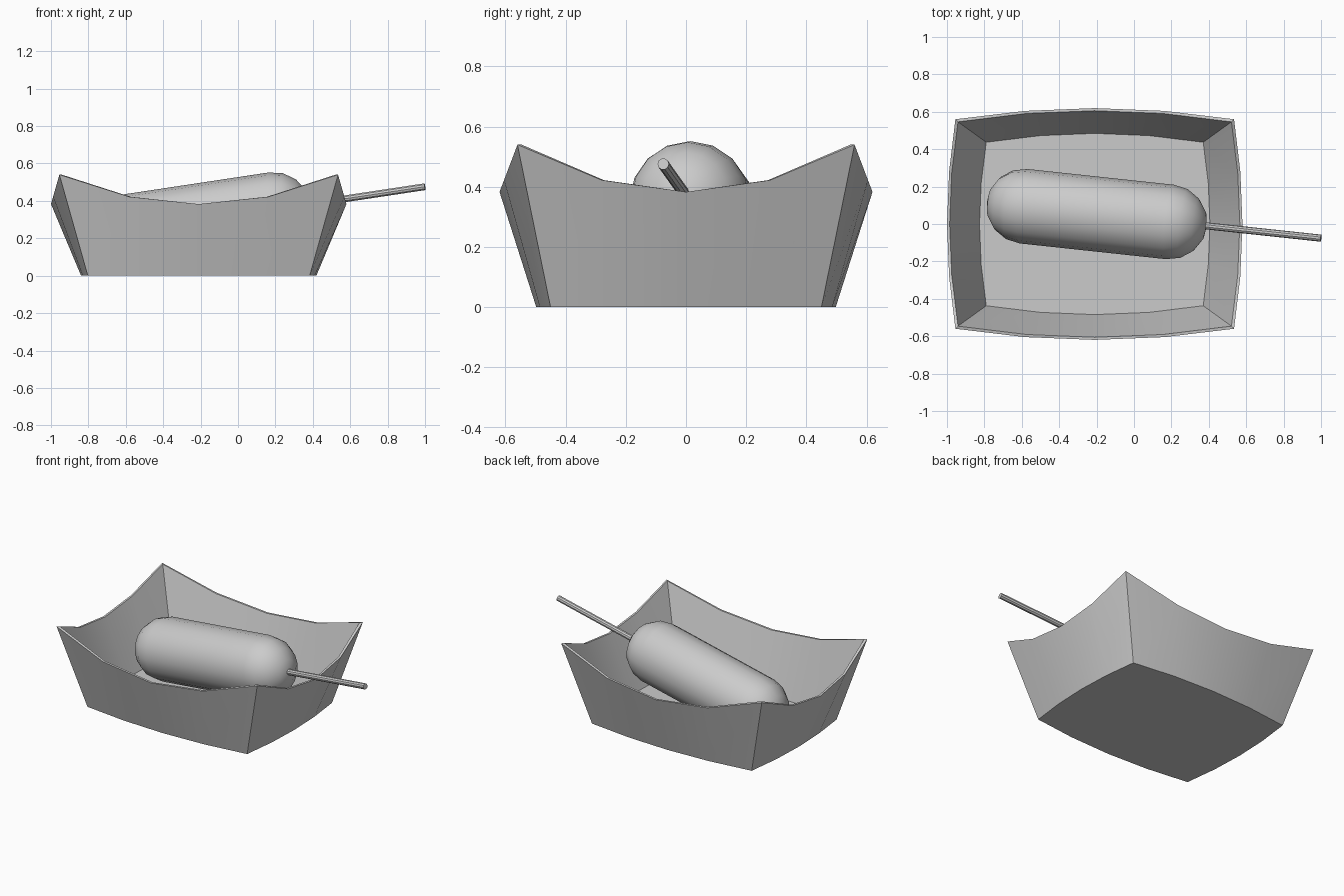
import bpy, bmesh, math
from mathutils import Vector

if "Cube" in bpy.data.objects:
    bpy.data.objects.remove(bpy.data.objects["Cube"])

CX = -0.21          # tray centre in x
SEG = 4             # segments along each tray side


def finish(bm, name):
    bmesh.ops.recalc_face_normals(bm, faces=bm.faces)
    mesh = bpy.data.meshes.new(name)
    bm.to_mesh(mesh)
    bm.free()
    ob = bpy.data.objects.new(name, mesh)
    bpy.context.collection.objects.link(ob)
    bpy.ops.object.select_all(action='DESELECT')
    ob.select_set(True)
    bpy.context.view_layer.objects.active = ob
    bpy.ops.object.shade_smooth_by_angle(angle=math.radians(35))
    return ob


def bridge(bm, a, b):
    n = len(a)
    for i in range(n):
        j = (i + 1) % n
        bm.faces.new((a[i], a[j], b[j], b[i]))


def tray_ring(bm, hx, hy, inset, z, lift):
    """Rectangle with bowed sides; corners are raised by lift."""
    corners = [(-1, -1), (1, -1), (1, 1), (-1, 1)]
    ring = []
    for k in range(4):
        (ax, ay), (bx, by) = corners[k], corners[(k + 1) % 4]
        for i in range(SEG):
            t = i / SEG
            u = (2 * t - 1) ** 2
            x = (ax + (bx - ax) * t) * (hx - inset)
            y = (ay + (by - ay) * t) * (hy - inset)
            if ay == by:
                y += ay * 0.08 * hx * (1 - u)
            else:
                x += ax * 0.08 * hy * (1 - u)
            ring.append(bm.verts.new((CX + x, y, z + lift * u)))
    return ring


# Paper tray: outer wall, rim, inner wall, floor
bm = bmesh.new()
rings = [tray_ring(bm, 0.593, 0.45, 0, 0, 0),
         tray_ring(bm, 0.745, 0.56, 0, 0.383, 0.157),
         tray_ring(bm, 0.745, 0.56, 0.014, 0.383, 0.157),
         tray_ring(bm, 0.593, 0.45, 0.013, 0.015, 0)]
for a, b in zip(rings, rings[1:]):
    bridge(bm, a, b)
bm.faces.new(rings[0])
bm.faces.new(rings[-1])
finish(bm, "paper_tray")


def lathe(name, profile, origin, axis, sides):
    """Revolve (distance, radius) pairs around the axis."""
    d = axis.normalized()
    side = d.cross(Vector((0, 0, 1))).normalized()
    up = side.cross(d)
    bm = bmesh.new()
    loops = []
    for s, r in profile:
        loops.append([bm.verts.new(origin + d * s + r * (
            side * math.cos(2 * math.pi * i / sides) + up * math.sin(2 * math.pi * i / sides)))
            for i in range(sides)])
    for a, b in zip(loops, loops[1:]):
        bridge(bm, a, b)
    bm.faces.new(loops[0])
    bm.faces.new(loops[-1])
    bmesh.ops.remove_doubles(bm, verts=bm.verts, dist=1e-5)
    return finish(bm, name)


# Battered sausage: capsule tilted up towards the stick
start = Vector((-0.59, 0.095, 0.236))
end = Vector((0.192, 0.011, 0.354))
axis = end - start
R, CAP = 0.2, 4
angles = [i * math.pi / 2 / CAP for i in range(CAP + 1)]
profile = [(-R * math.cos(a), max(R * math.sin(a), 1e-7)) for a in angles]
profile += [(axis.length - s, r) for s, r in reversed(profile)]
lathe("sausage", profile, start, axis, 16)

# Wooden stick along the same axis
L = axis.length
lathe("stick", [(L + 0.1, 0.019), (L + 0.821, 0.019)], start, axis, 10)
